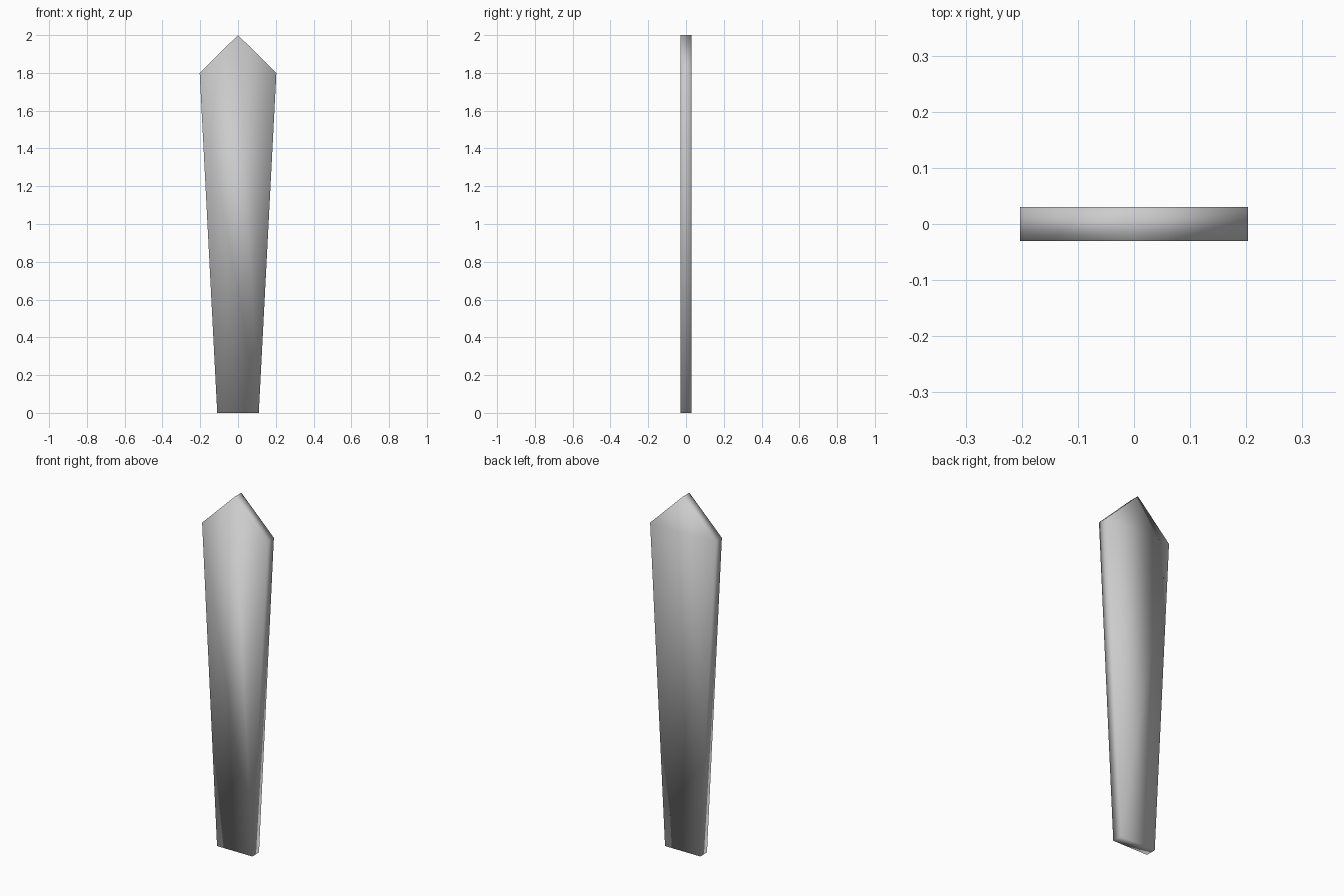
import bpy
import bmesh
from mathutils import Vector

if "Cube" in bpy.data.objects:
    bpy.data.objects.remove(bpy.data.objects["Cube"])

HALF_THICKNESS = 0.03

# Front outline of the picket: tapered plank with a pointed top
outline = [(-0.11, 0), (0.11, 0), (0.203, 1.8), (0, 2.0), (-0.203, 1.8)]

bm = bmesh.new()
front = bm.faces.new([bm.verts.new((x, -HALF_THICKNESS, z)) for x, z in outline])

# Extrude the outline to the back
result = bmesh.ops.extrude_face_region(bm, geom=[front], use_keep_orig=True)
back_verts = [g for g in result["geom"] if isinstance(g, bmesh.types.BMVert)]
bmesh.ops.translate(bm, verts=back_verts, vec=Vector((0, 2 * HALF_THICKNESS, 0)))
bmesh.ops.recalc_face_normals(bm, faces=bm.faces)

# Soft shading over all sides
for face in bm.faces:
    face.smooth = True

mesh = bpy.data.meshes.new("fence_picket")
bm.to_mesh(mesh)
bm.free()
picket = bpy.data.objects.new("fence_picket", mesh)
bpy.context.collection.objects.link(picket)
